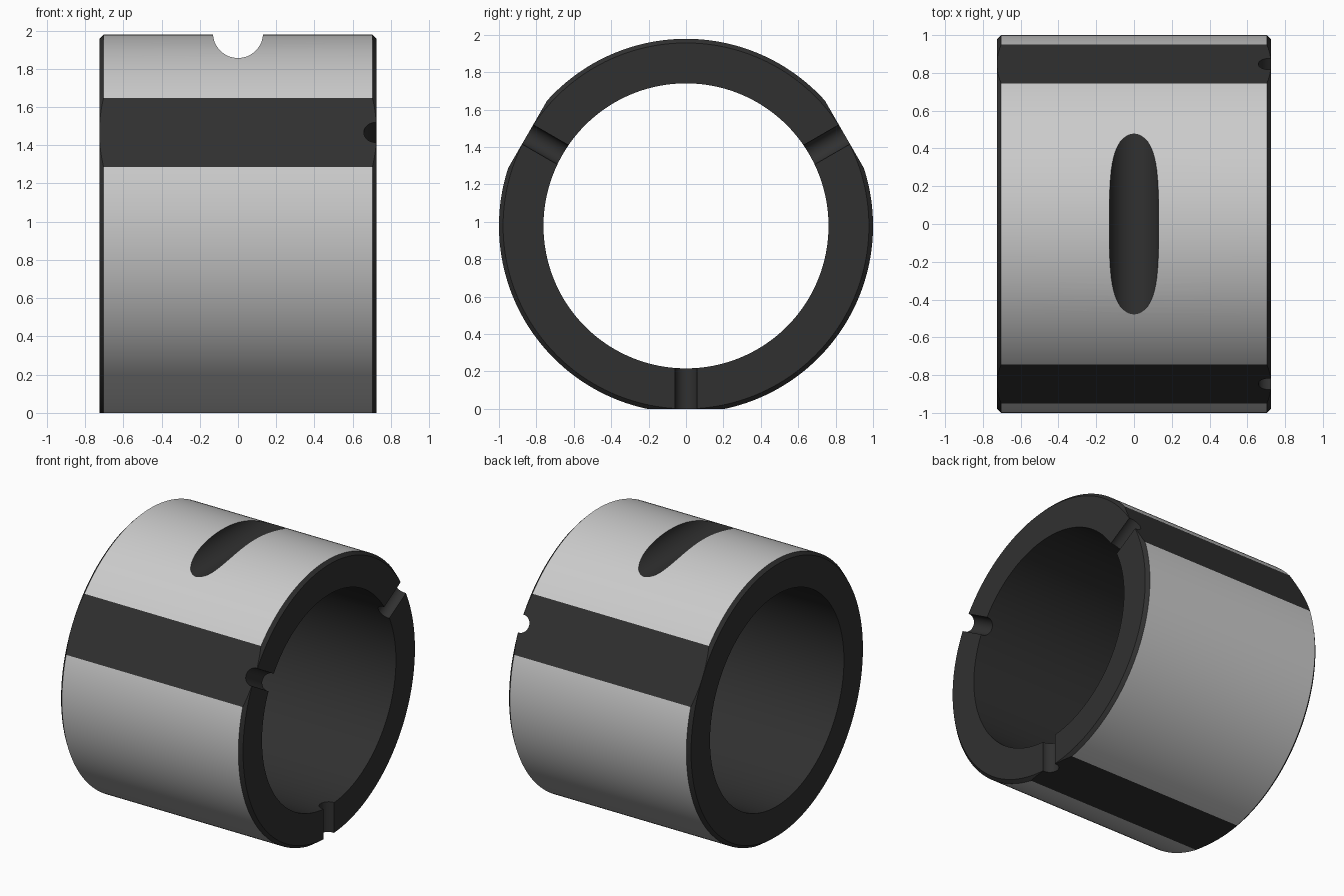
import bpy, bmesh, math
from mathutils import Matrix, Vector

if "Cube" in bpy.data.objects:
    bpy.data.objects.remove(bpy.data.objects["Cube"])

R, BORE, FLAT = 1.0, 0.762, 0.978    # outer radius, bore radius, distance to flats
HALF, CH = 0.725, 0.022              # half length, chamfer
N = 192


def material(name, c):
    m = bpy.data.materials.new(name)
    m.diffuse_color = (c, c, c, 1)
    m.use_nodes = True
    m.node_tree.nodes["Principled BSDF"].inputs["Base Color"].default_value = m.diffuse_color
    return m


def cutter(kind, size, mat):
    bm = bmesh.new()
    if kind == 'box':
        bmesh.ops.create_cube(bm, size=1)
        bmesh.ops.scale(bm, vec=size, verts=bm.verts)
    else:
        r, depth = size
        bmesh.ops.create_cone(bm, cap_ends=True, segments=64, radius1=r, radius2=r, depth=depth)
    bm.transform(mat)
    me = bpy.data.meshes.new("cutter")
    bm.to_mesh(me)
    bm.free()
    ob = bpy.data.objects.new("cutter", me)
    bpy.context.collection.objects.link(ob)
    ob.hide_render = True
    return ob


# Bushing body: chamfered wall profile revolved about the x axis
profile = [(-HALF, BORE), (-HALF, R - CH), (-HALF + CH, R),
           (HALF - CH, R), (HALF, R - CH), (HALF, BORE)]
bm = bmesh.new()
rings = [[bm.verts.new((x, r * math.cos(2 * math.pi * i / N), r * math.sin(2 * math.pi * i / N)))
          for x, r in profile] for i in range(N)]
for i in range(N):
    a, b = rings[i], rings[(i + 1) % N]
    for j in range(len(profile)):
        k = (j + 1) % len(profile)
        bm.faces.new((a[j], a[k], b[k], b[j]))
bmesh.ops.recalc_face_normals(bm, faces=bm.faces)
mesh = bpy.data.meshes.new("bushing")
bm.to_mesh(mesh)
bm.free()
bushing = bpy.data.objects.new("bushing", mesh)
bpy.context.collection.objects.link(bushing)

# Cutters: three long flats, three radial end notches, one oil slot on top
cutters = []
for deg in (30, 150, 270):
    rot = Matrix.Rotation(math.radians(deg), 4, 'X')
    cutters.append(cutter('box', (2, 0.3, 0.3 + 0.5),
                          rot @ Matrix.Translation((0, FLAT + 0.15, 0))))
    cutters.append(cutter('rod', (0.06, 0.6),
                          rot @ Matrix.Translation((0.718, 0.87, 0)) @ Matrix.Rotation(math.pi / 2, 4, 'X')))
cutters.append(cutter('rod', (0.131, 2.4),
                      Matrix.Translation((0, 0, 1.009)) @ Matrix.Rotation(math.pi / 2, 4, 'X')))

bpy.context.view_layer.objects.active = bushing
bushing.select_set(True)
for c in cutters:
    mod = bushing.modifiers.new("cut", 'BOOLEAN')
    mod.operation, mod.solver, mod.object = 'DIFFERENCE', 'EXACT', c
    bpy.ops.object.modifier_apply(modifier=mod.name)
for c in cutters:
    bpy.data.objects.remove(c)

# Bright outer skin, dark machined faces
mesh = bushing.data
mesh.materials.clear()
mesh.materials.append(material("steel", 0.8))
mesh.materials.append(material("dark_machined", 0.03))
for p in mesh.polygons:
    on_skin = all(math.hypot(*mesh.vertices[v].co.yz) > R - 0.0004 for v in p.vertices)
    radial = Vector((0, p.center.y, p.center.z)).normalized().dot(p.normal) > 0.999
    p.material_index = 0 if on_skin and radial else 1

mesh.transform(Matrix.Translation((0, 0, FLAT)))
bpy.ops.object.shade_smooth_by_angle(angle=math.radians(10))
